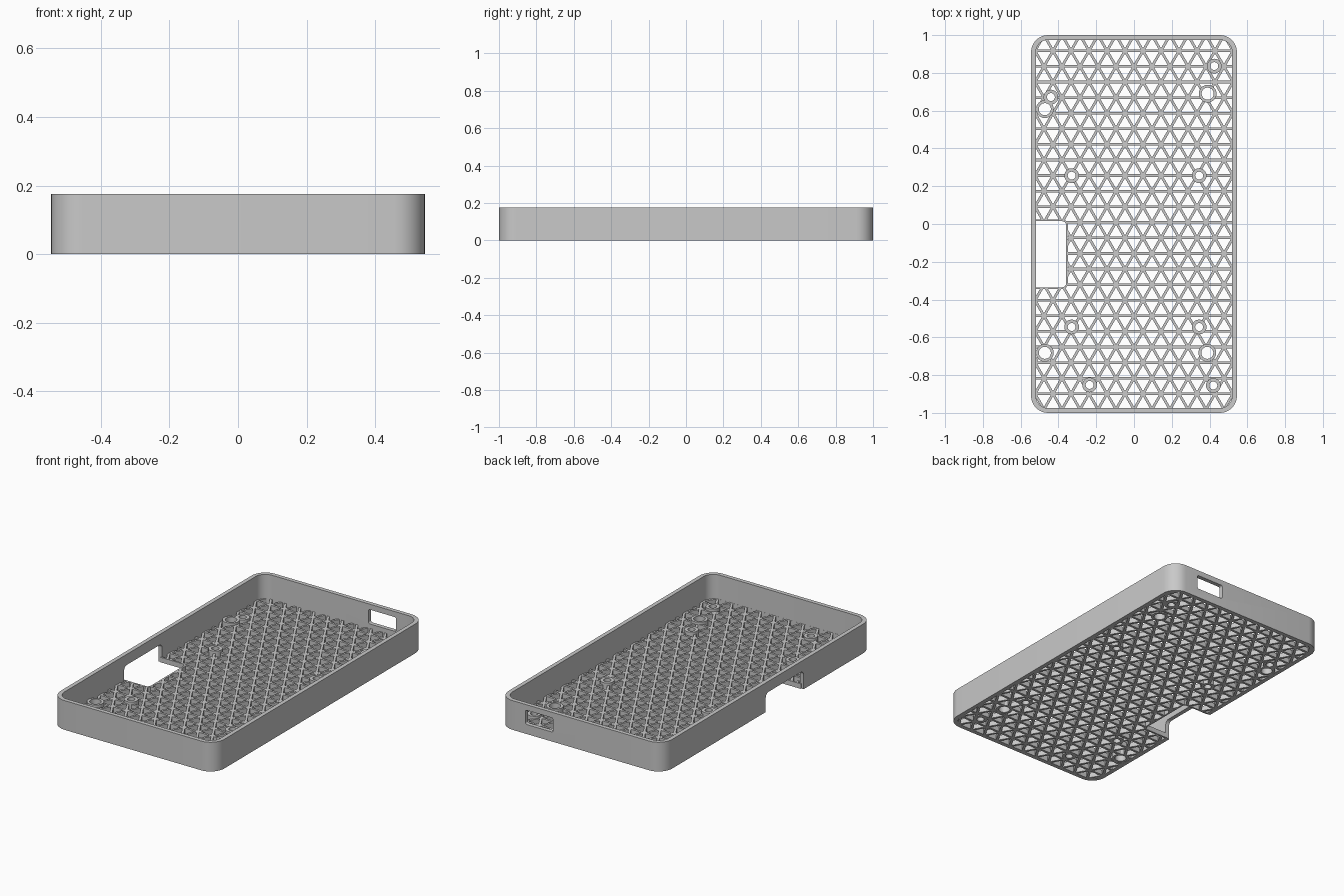
import bpy, bmesh, math
from mathutils import Vector

cube = bpy.data.objects.get("Cube")
if cube:
    bpy.data.objects.remove(cube, do_unlink=True)

HX, HY, HEIGHT, WALL, RADIUS = 0.545, 1.0, 0.176, 0.025, 0.09
FLOOR, BOSS_TOP = 0.03, 0.045
GREY = (0.585, 0.585, 0.585, 1)

grey = bpy.data.materials.new("plain_grey")
grey.use_nodes = True
grey.diffuse_color = GREY
grey.node_tree.nodes["Principled BSDF"].inputs["Base Color"].default_value = GREY


def arc(cx, cy, r, start, sweep, n=8):
    return [(cx + r * math.cos(math.radians(start + sweep * i / n)),
             cy + r * math.sin(math.radians(start + sweep * i / n))) for i in range(n + 1)]


def rounded_rect(x0, x1, y0, y1, r):
    return (arc(x1 - r, y1 - r, r, 0, 90) + arc(x0 + r, y1 - r, r, 90, 90)
            + arc(x0 + r, y0 + r, r, 180, 90) + arc(x1 - r, y0 + r, r, 270, 90))


def circle(cx, cy, r, n=24):
    return arc(cx, cy, r, 0, 360, n)[:-1]


def finish(bm, name):
    mesh = bpy.data.meshes.new(name)
    bm.to_mesh(mesh)
    bm.free()
    obj = bpy.data.objects.new(name, mesh)
    bpy.context.collection.objects.link(obj)
    mesh.materials.append(grey)
    return obj


def activate(obj):
    bpy.ops.object.select_all(action='DESELECT')
    obj.select_set(True)
    bpy.context.view_layer.objects.active = obj


def smooth(obj):
    activate(obj)
    bpy.ops.object.shade_smooth_by_angle(angle=math.radians(30))


def band(name, outer, inner, z0, z1, closed=True):
    """Solid between two matching outlines, from z0 to z1."""
    bm = bmesh.new()
    rows = [[bm.verts.new((*p, z)) for p, z in ((a, z0), (a, z1), (b, z1), (b, z0))]
            for a, b in zip(outer, inner)]
    pairs = list(zip(rows, rows[1:]))
    if closed:
        pairs.append((rows[-1], rows[0]))
    else:
        bm.faces.new(rows[0])
        bm.faces.new(rows[-1])
    for a, b in pairs:
        for k in range(4):
            bm.faces.new((a[k], b[k], b[k - 1], a[k - 1]))
    bmesh.ops.recalc_face_normals(bm, faces=bm.faces)
    return finish(bm, name)


def prism(name, loop, axis, lo, hi):
    """Outline extruded along x or y, used as a cutter."""
    bm = bmesh.new()
    place = (lambda p, d: (d, p[0], p[1])) if axis == 'x' else (lambda p, d: (p[0], d, p[1]))
    a = [bm.verts.new(place(p, lo)) for p in loop]
    b = [bm.verts.new(place(p, hi)) for p in loop]
    bm.faces.new(a)
    bm.faces.new(b)
    for i in range(len(loop)):
        bm.faces.new((a[i - 1], a[i], b[i], b[i - 1]))
    bmesh.ops.recalc_face_normals(bm, faces=bm.faces)
    obj = finish(bm, name)
    obj.hide_render = True
    return obj


def cut(obj, cutter):
    mod = obj.modifiers.new("cut", 'BOOLEAN')
    mod.operation, mod.solver, mod.object = 'DIFFERENCE', 'EXACT', cutter
    activate(obj)
    bpy.ops.object.modifier_apply(modifier=mod.name)
    bpy.data.objects.remove(cutter, do_unlink=True)


def carve(bm, loop, keep_inside=False):
    """Cut a flat mesh along a convex anticlockwise outline and drop one side."""
    pts = [Vector((x, y, 0)) for x, y in loop]
    edges = [(p, Vector((q.y - p.y, p.x - q.x, 0)).normalized())
             for p, q in zip(pts, pts[1:] + pts[:1]) if (q - p).length > 1e-6]
    xs, ys = [p.x for p in pts], [p.y for p in pts]

    def near(f):
        c = f.calc_center_median()
        return (min(xs) - 0.1 < c.x < max(xs) + 0.1) and (min(ys) - 0.1 < c.y < max(ys) + 0.1)

    for p, n in edges:
        faces = [f for f in bm.faces if near(f)]
        parts = faces + list({e for f in faces for e in f.edges}) + list({v for f in faces for v in f.verts})
        bmesh.ops.bisect_plane(bm, geom=parts, plane_co=p, plane_no=n, dist=1e-6)
    drop = [f for f in bm.faces
            if all((f.calc_center_median() - p).dot(n) < 0 for p, n in edges) != keep_inside]
    bmesh.ops.delete(bm, geom=drop, context='FACES')


# Outer wall with a port slot in the back and a notch in the right side
wall = band("wall", rounded_rect(-HX, HX, -HY, HY, RADIUS),
            rounded_rect(-HX + WALL, HX - WALL, -HY + WALL, HY - WALL, RADIUS - WALL), 0, HEIGHT)
cut(wall, prism("slot_cutter", rounded_rect(0.185, 0.37, 0.057, 0.143, 0.012), 'y', 0.9, 1.1))
cut(wall, prism("notch_cutter", rounded_rect(-0.34, 0.02, -0.1, 0.112, 0.025), 'x', -0.7, -0.4))
smooth(wall)


# Rim around the floor opening beside the notch
def opening(grow, x_end):
    x, y0, y1, r = -0.36 + grow, -0.335 - grow, 0.015 + grow, 0.02 + grow
    return ([(x_end, y0)] + arc(x - r, y0 + r, r, 270, 90, 4)
            + arc(x - r, y1 - r, r, 0, 90, 4) + [(x_end, y1)])


smooth(band("opening_rim", opening(0.01, -0.53), opening(0, -0.53), 0, FLOOR, closed=False))

# Screw bosses: small and large rings (outer radius, hole radius, centres)
bosses = [
    (0.039, 0.021, [(0.425, 0.836), (-0.44, 0.672), (-0.33, 0.256), (0.345, 0.256),
                    (-0.33, -0.545), (0.345, -0.545), (-0.235, -0.852), (0.42, -0.855)]),
    (0.047, 0.032, [(0.39, 0.69), (-0.472, 0.608), (-0.472, -0.682), (0.388, -0.682)]),
]

# Floor lattice: triangle grid with every cell opened up
SIDE = 0.0953
ROW = SIDE * math.sqrt(3) / 2
bm = bmesh.new()
grid = {(i, j): bm.verts.new((SIDE * (i + (j % 2) / 2), ROW * j + 0.009, 0))
        for j in range(-14, 15) for i in range(-8, 9)}
cells = []
for (i, j), v in grid.items():
    s = j % 2
    right, up_l, up_r = (grid.get(k) for k in ((i + 1, j), (i + s - 1, j + 1), (i + s, j + 1)))
    if right and up_r:
        cells.append(bm.faces.new((v, right, up_r)))
    if up_l and up_r:
        cells.append(bm.faces.new((v, up_r, up_l)))
bm.normal_update()
bmesh.ops.inset_individual(bm, faces=cells, thickness=0.007, use_even_offset=True)
bmesh.ops.delete(bm, geom=cells, context='FACES')
m = WALL / 2
carve(bm, rounded_rect(-HX + m, HX - m, -HY + m, HY - m, RADIUS - m), keep_inside=True)
carve(bm, opening(0.005, -0.6))
for outer, hole, centres in bosses:
    for x, y in centres:
        carve(bm, circle(x, y, (outer + hole) / 2, 16))
lattice = finish(bm, "floor_lattice")
solid = lattice.modifiers.new("thickness", 'SOLIDIFY')
solid.thickness, solid.offset = FLOOR, 1

for outer, hole, centres in bosses:
    for x, y in centres:
        smooth(band("screw_boss", circle(x, y, outer), circle(x, y, hole), 0, BOSS_TOP))
